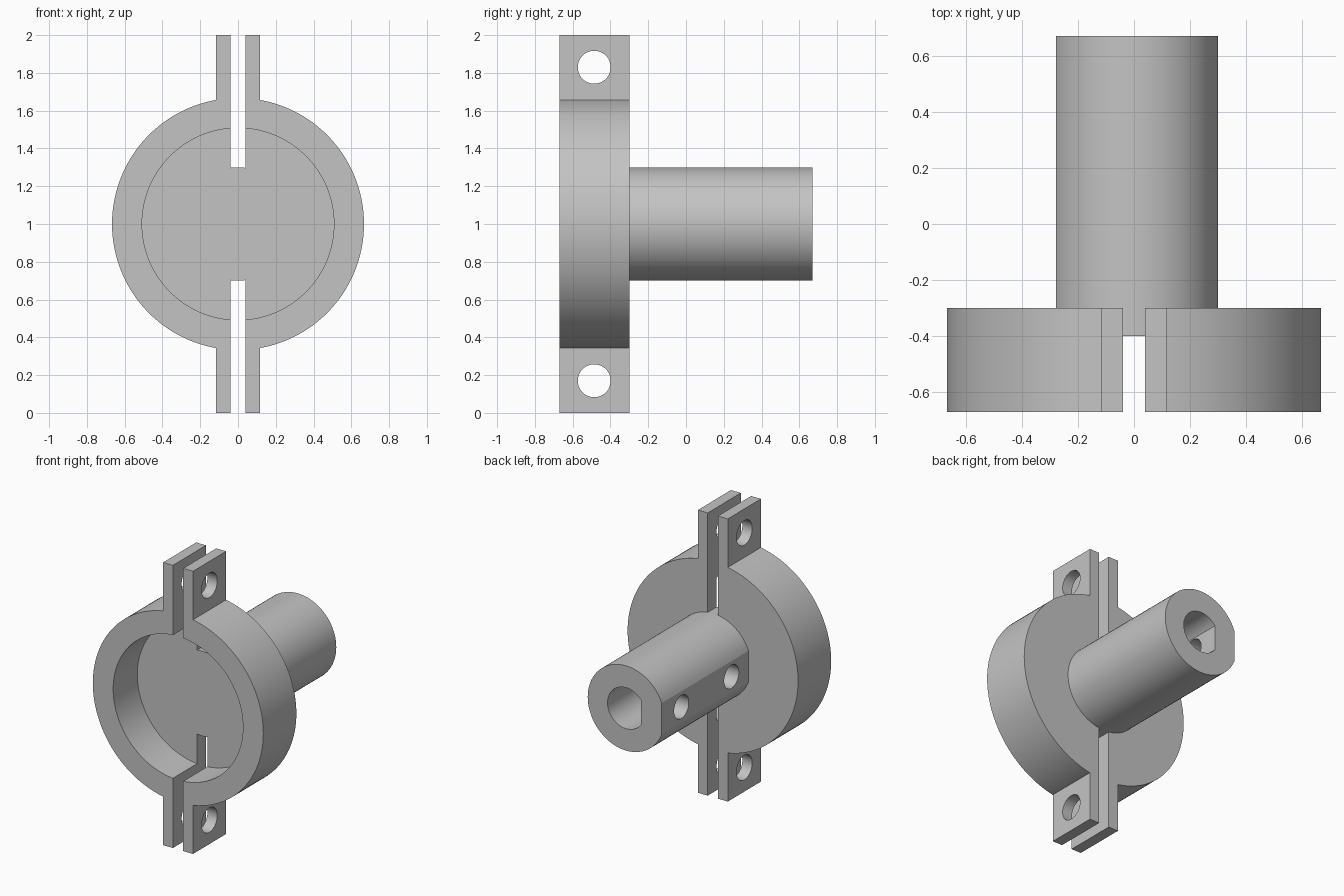
import bpy, bmesh
from math import acos, cos, sin, pi, radians

cube = bpy.data.objects.get("Cube")
if cube:
    bpy.data.objects.remove(cube)

grey = bpy.data.materials.new("plain grey")
grey.use_nodes = True
colour = (0.55, 0.55, 0.55, 1)
grey.diffuse_color = colour
grey.node_tree.nodes["Principled BSDF"].inputs["Base Color"].default_value = colour

FRONT, BACK, FLOOR, END = -0.67, -0.30, -0.40, 0.67   # depths along y
MID = 1.0                                             # height of the axis


def prism(name, outline, start, end, axis="y"):
    """Extrude a 2D outline along y (outline is x, z) or x (outline is y, z)."""
    bm = bmesh.new()
    place = (lambda p: (p[0], start, p[1])) if axis == "y" else (lambda p: (start, p[0], p[1]))
    face = bm.faces.new([bm.verts.new(place(p)) for p in outline])
    new = bmesh.ops.extrude_face_region(bm, geom=[face])["geom"]
    shift = (0, end - start, 0) if axis == "y" else (end - start, 0, 0)
    bmesh.ops.translate(bm, vec=shift, verts=[v for v in new if isinstance(v, bmesh.types.BMVert)])
    bmesh.ops.recalc_face_normals(bm, faces=bm.faces)
    mesh = bpy.data.meshes.new(name)
    bm.to_mesh(mesh)
    bm.free()
    mesh.materials.append(grey)
    obj = bpy.data.objects.new(name, mesh)
    bpy.context.collection.objects.link(obj)
    return obj


def circle(r, u=0, v=MID, n=96):
    return [(u + r * cos(2 * pi * i / n), v + r * sin(2 * pi * i / n)) for i in range(n)]


def d_shape(r, flat, n=72):
    """Circle with a flat on its -x side."""
    a = pi - acos(flat / r)
    return [(r * cos(t), MID + r * sin(t)) for t in (-a + 2 * a * i / n for i in range(n + 1))]


def rect(u0, u1, v0, v1):
    return [(u0, v0), (u1, v0), (u1, v1), (u0, v1)]


def combine(body, tool, operation):
    mod = body.modifiers.new(operation, "BOOLEAN")
    mod.operation, mod.solver, mod.object = operation, "EXACT", tool
    bpy.context.view_layer.objects.active = body
    bpy.ops.object.modifier_apply(modifier=mod.name)
    bpy.data.objects.remove(tool)


# Round cup, open at the front
body = prism("split_clamp_with_shaft", circle(0.667, n=128), FRONT, BACK)

# Clamp ears above and below
for z0, z1 in ((0, 0.45), (1.55, 2)):
    combine(body, prism("ear", rect(-0.117, 0.117, z0, z1), FRONT, BACK), "UNION")

# Cup cavity, then the slot that splits the cup and ears
combine(body, prism("cavity", circle(0.508, n=128), FRONT - 0.1, FLOOR), "DIFFERENCE")
combine(body, prism("slot", rect(-0.04, 0.04, -0.1, 2.1), FRONT - 0.1, BACK + 0.1), "DIFFERENCE")

# Flatted shaft bridging the two halves, with its D-shaped bore
combine(body, prism("shaft", d_shape(0.30, 0.279), FLOOR, END), "UNION")
combine(body, prism("bore", d_shape(0.145, 0.115), BACK, END + 0.1), "DIFFERENCE")

# Bolt holes through the ears
for z in (0.17, 1.83):
    combine(body, prism("bolt_hole", circle(0.087, -0.486, z, 48), -0.3, 0.3, "x"), "DIFFERENCE")

# Set screw holes from the flat into the bore
for y in (0.45, -0.11):
    combine(body, prism("screw_hole", circle(0.082, y, MID, 48), -0.4, -0.02, "x"), "DIFFERENCE")

bpy.ops.object.select_all(action="DESELECT")
body.select_set(True)
bpy.context.view_layer.objects.active = body
bpy.ops.object.shade_smooth_by_angle(angle=radians(20))
